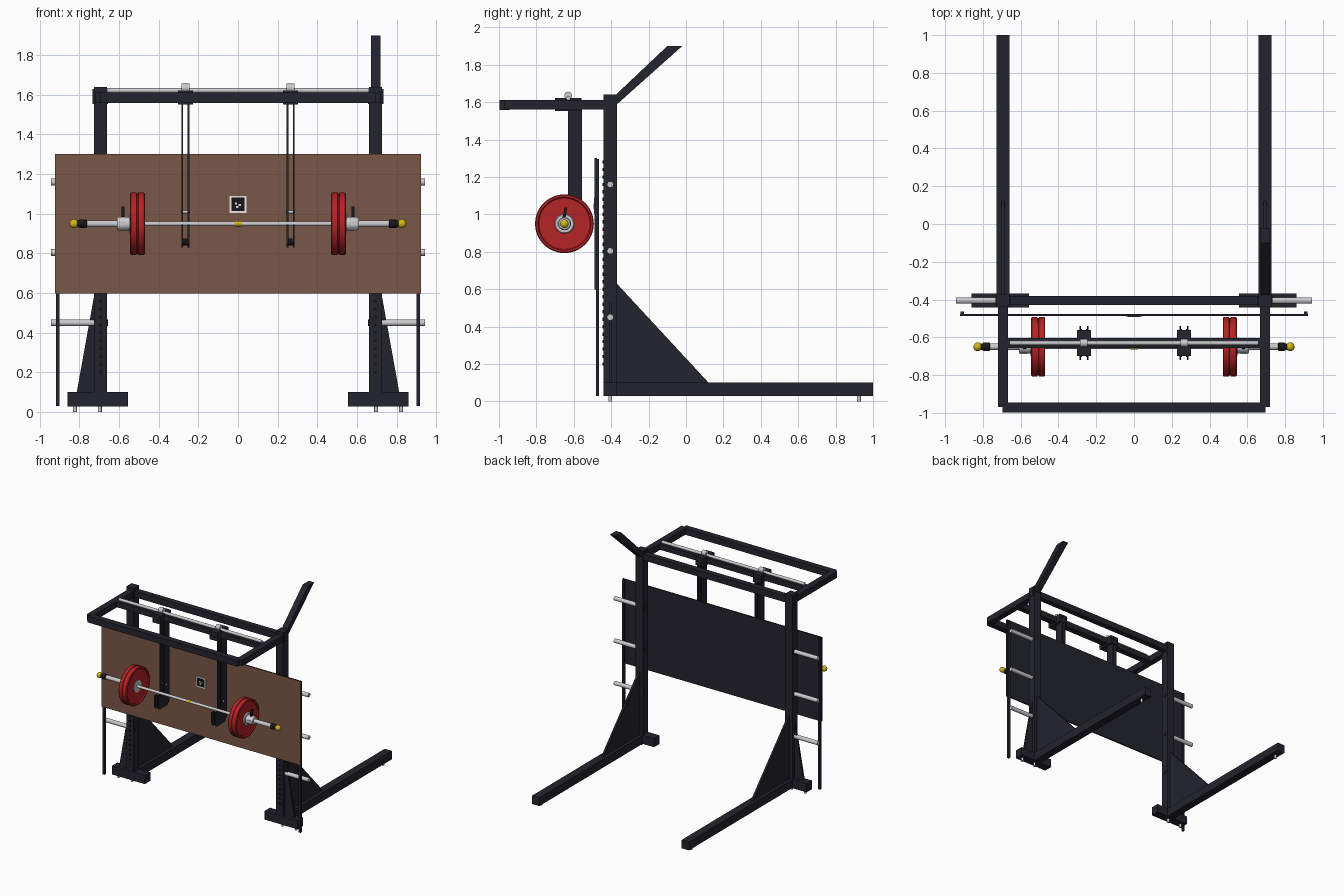
import bpy, bmesh, math
from mathutils import Vector

if "Cube" in bpy.data.objects:
    bpy.data.objects.remove(bpy.data.objects["Cube"])


def material(name, rgb):
    m = bpy.data.materials.new(name)
    m.diffuse_color = (*rgb, 1)
    m.use_nodes = True
    m.node_tree.nodes["Principled BSDF"].inputs["Base Color"].default_value = m.diffuse_color
    return m


FRAME = material("dark_frame_paint", (0.017, 0.017, 0.027))
BROWN = material("brown_board", (0.195, 0.096, 0.063))
RED = material("red_plate", (0.46, 0.017, 0.019))
STEEL = material("pale_steel", (0.60, 0.60, 0.62))
YELLOW = material("yellow_cap", (0.66, 0.48, 0.01))
BLACK = material("black_rubber", (0.008, 0.008, 0.009))
WHITE = material("white_label", (0.8, 0.8, 0.8))


def finish(name, bm, mat, smooth=False):
    bmesh.ops.recalc_face_normals(bm, faces=bm.faces)
    me = bpy.data.meshes.new(name)
    bm.to_mesh(me)
    bm.free()
    ob = bpy.data.objects.new(name, me)
    bpy.context.collection.objects.link(ob)
    me.materials.append(mat)
    if smooth:
        bpy.ops.object.select_all(action='DESELECT')
        ob.select_set(True)
        bpy.context.view_layer.objects.active = ob
        bpy.ops.object.shade_smooth_by_angle(angle=math.radians(35))
    return ob


def box(name, x, y, z, mat=FRAME):
    bm = bmesh.new()
    bmesh.ops.create_cube(bm, size=1)
    for v in bm.verts:
        for i, (a, b) in enumerate((x, y, z)):
            v.co[i] = (a + b) / 2 + v.co[i] * (b - a)
    return finish(name, bm, mat)


def prism(name, points, offset, mat=FRAME):
    """Extrude a flat polygon by an offset vector."""
    bm = bmesh.new()
    f = bm.faces.new([bm.verts.new(p) for p in points])
    ext = bmesh.ops.extrude_face_region(bm, geom=[f])['geom']
    bmesh.ops.translate(bm, vec=offset, verts=[v for v in ext if isinstance(v, bmesh.types.BMVert)])
    return finish(name, bm, mat)


def rod(name, a, b, r, mat=STEEL, sides=20):
    a, b = Vector(a), Vector(b)
    bm = bmesh.new()
    bmesh.ops.create_cone(bm, cap_ends=True, segments=sides, radius1=r, radius2=r, depth=(b - a).length)
    bm.transform((b - a).to_track_quat('Z', 'Y').to_matrix().to_4x4())
    bmesh.ops.translate(bm, vec=(a + b) / 2, verts=bm.verts)
    return finish(name, bm, mat, True)


def lathe_x(name, profile, y, z, mat, side=1, sides=40):
    """Spin (x, radius) pairs around an axis along x."""
    bm = bmesh.new()
    rings = []
    for px, r in profile:
        rings.append([bm.verts.new((side * px, y + r * math.cos(t), z + r * math.sin(t)))
                      for t in (2 * math.pi * i / sides for i in range(sides))])
    for p, q in zip(rings, rings[1:]):
        for i in range(sides):
            j = (i + 1) % sides
            bm.faces.new((p[i], p[j], q[j], q[i]))
    bm.faces.new(rings[0])
    bm.faces.new(rings[-1])
    return finish(name, bm, mat, True)


BY, BZ = -0.65, 0.95          # barbell axis

for s, tag in ((-1, "left"), (1, "right")):
    def span(a, b):
        return tuple(sorted((s * a, s * b)))

    # Upright, base and top frame
    box(f"{tag}_post", span(0.66, 0.727), (-0.44, -0.37), (0.03, 1.64))
    box(f"{tag}_base_leg", span(0.66, 0.727), (-0.37, 1.0), (0.03, 0.10))
    box(f"{tag}_cross_foot", span(0.555, 0.86), (-0.441, -0.369), (0.029, 0.101))
    box(f"{tag}_top_arm", span(0.668, 0.72), (-0.97, -0.43), (1.56, 1.612))
    box(f"{tag}_post_bracket", span(0.655, 0.733), (-0.43, -0.38), (1.555, 1.63))
    prism(f"{tag}_rear_gusset", [(s * 0.685, -0.38, 0.09), (s * 0.685, 0.13, 0.09),
                                 (s * 0.685, -0.37, 0.63), (s * 0.685, -0.38, 0.63)], (s * 0.016, 0, 0))
    prism(f"{tag}_side_gusset", [(s * 0.72, -0.413, 0.09), (s * 0.815, -0.413, 0.09),
                                 (s * 0.727, -0.413, 0.58), (s * 0.72, -0.413, 0.58)], (0, 0.016, 0))
    for i, (fx, fy) in enumerate(((0.697, -0.405), (0.823, -0.405), (0.697, 0.925))):
        rod(f"{tag}_foot_{i}", (s * fx, fy, 0), (s * fx, fy, 0.035), 0.01, STEEL, 12)

    # Storage pegs and the row of small studs up the post
    for i, z in enumerate((0.45, 0.805, 1.16)):
        rod(f"{tag}_peg_{i}", (s * 0.72, -0.405, z), (s * 0.943, -0.405, z), 0.017)
        rod(f"{tag}_peg_inner_face_{i}", (s * 0.655, -0.405, z), (s * 0.665, -0.405, z), 0.017, FRAME)
    for i in range(28):
        z = 0.2 + i * 0.04
        rod(f"{tag}_post_stud_{i}", (s * 0.693, -0.446, z), (s * 0.693, -0.435, z), 0.009, BLACK, 8)

    # Board stand
    box(f"{tag}_board_leg", span(0.9, 0.918), (-0.482, -0.464), (0.03, 1.295))

    # Sliding hanger: carriage, clamp, hook plates and pins
    cx = s * 0.265
    box(f"{tag}_carriage", (cx - 0.037, cx + 0.037), (-0.70, -0.56), (1.552, 1.622))
    box(f"{tag}_clamp", (cx - 0.02, cx + 0.02), (-0.648, -0.612), (1.61, 1.64), STEEL)
    rod(f"{tag}_clamp_top", (cx - 0.02, -0.63, 1.635), (cx + 0.02, -0.63, 1.635), 0.021)
    for dx in (-0.02, 0.02):
        rod(f"{tag}_carriage_bolt", (cx + dx, -0.72, 1.59), (cx + dx, -0.54, 1.59), 0.004, FRAME, 8)
    hook = [(-0.63, 1.56), (-0.555, 1.56), (-0.555, 0.86), (-0.585, 0.83), (-0.69, 0.83),
            (-0.705, 0.85), (-0.705, 0.945), (-0.675, 0.945), (-0.66, 0.925), (-0.63, 0.935)]
    for dx in (-0.0195, 0.0115):
        prism(f"{tag}_hook_plate", [(cx + dx, y, z) for y, z in hook], (0.008, 0, 0))
    rod(f"{tag}_hook_pin", (cx - 0.022, -0.6, 1.01), (cx + 0.022, -0.6, 1.01), 0.008)
    rod(f"{tag}_hook_roller", (cx - 0.014, -0.66, 0.858), (cx + 0.014, -0.66, 0.858), 0.018, BLACK)

    # Weight plate with rim grooves and recessed faces
    lathe_x(f"{tag}_weight", [(0.478, 0.012), (0.478, 0.137), (0.47, 0.142), (0.47, 0.152), (0.475, 0.157),
                              (0.503, 0.157), (0.5045, 0.152), (0.5105, 0.152), (0.512, 0.157), (0.54, 0.157),
                              (0.545, 0.152), (0.545, 0.142), (0.537, 0.137), (0.537, 0.012)],
            BY, BZ, RED, s, 48)
    # Hub, collar, sleeve and end cap
    lathe_x(f"{tag}_hub", [(0.474, 0.012), (0.474, 0.05), (0.542, 0.052), (0.548, 0.048), (0.548, 0.012)],
            BY, BZ, STEEL, s)
    lathe_x(f"{tag}_collar", [(0.548, 0.015), (0.548, 0.035), (0.602, 0.035), (0.61, 0.03), (0.61, 0.015)],
            BY, BZ, STEEL, s)
    prism(f"{tag}_collar_lever", [(s * 0.572, BY - 0.012, 0.98), (s * 0.572, BY + 0.006, 0.98),
                                  (s * 0.572, BY + 0.014, 1.037), (s * 0.572, BY + 0.002, 1.037)],
          (s * 0.016, 0, 0), BLACK)
    box(f"{tag}_collar_clip", span(0.565, 0.605), (-0.688, -0.675), (0.94, 0.96), STEEL)
    rod(f"{tag}_sleeve", (s * 0.545, BY, BZ), (s * 0.77, BY, BZ), 0.017)
    lathe_x(f"{tag}_grip_end", [(0.76, 0.014), (0.765, 0.022), (0.795, 0.022), (0.815, 0.013)],
            BY, BZ, BLACK, s, 20)
    bm = bmesh.new()
    bmesh.ops.create_uvsphere(bm, u_segments=20, v_segments=12, radius=0.023)
    bmesh.ops.translate(bm, vec=(s * 0.827, BY, BZ), verts=bm.verts)
    finish(f"{tag}_end_ball", bm, YELLOW, True)

# Top cross members and sliding rail
box("front_top_bar", (-0.695, 0.695), (-0.997, -0.945), (1.559, 1.611))
box("rear_top_bar", (-0.67, 0.67), (-0.428, -0.38), (1.562, 1.614))
box("rail_beam", (-0.67, 0.67), (-0.657, -0.603), (1.565, 1.61))
rod("slide_rail", (-0.66, -0.63, 1.622), (0.66, -0.63, 1.622), 0.012)

# Slanted arm on one post only
prism("slanted_arm", [(0.67, -0.38, 1.585), (0.67, -0.365, 1.592), (0.67, -0.02, 1.9),
                      (0.67, -0.1, 1.9), (0.67, -0.38, 1.635)], (0.05, 0, 0))

# Barbell shaft and centre mark
rod("bar_shaft", (-0.48, BY, BZ), (0.48, BY, BZ), 0.0115)
rod("bar_centre_mark", (-0.018, BY, BZ), (0.018, BY, BZ), 0.0135, YELLOW)

# Board: brown front face, dark elsewhere
board = box("board", (-0.922, 0.922), (-0.488, -0.476), (0.598, 1.302))
board.data.materials.append(BROWN)
for p in board.data.polygons:
    if p.normal.y < -0.5:
        p.material_index = 1

# Small square panel with a pale border and pale centre patches
box("label_border", (-0.043, 0.043), (-0.491, -0.487), (1.004, 1.09), WHITE)
box("label_panel", (-0.034, 0.034), (-0.4925, -0.489), (1.013, 1.081), BLACK)
for x, z in ((-0.01, 1.053), (0.008, 1.045), (-0.004, 1.035)):
    box("label_patch", (x - 0.006, x + 0.006), (-0.4935, -0.491), (z - 0.005, z + 0.005), WHITE)
